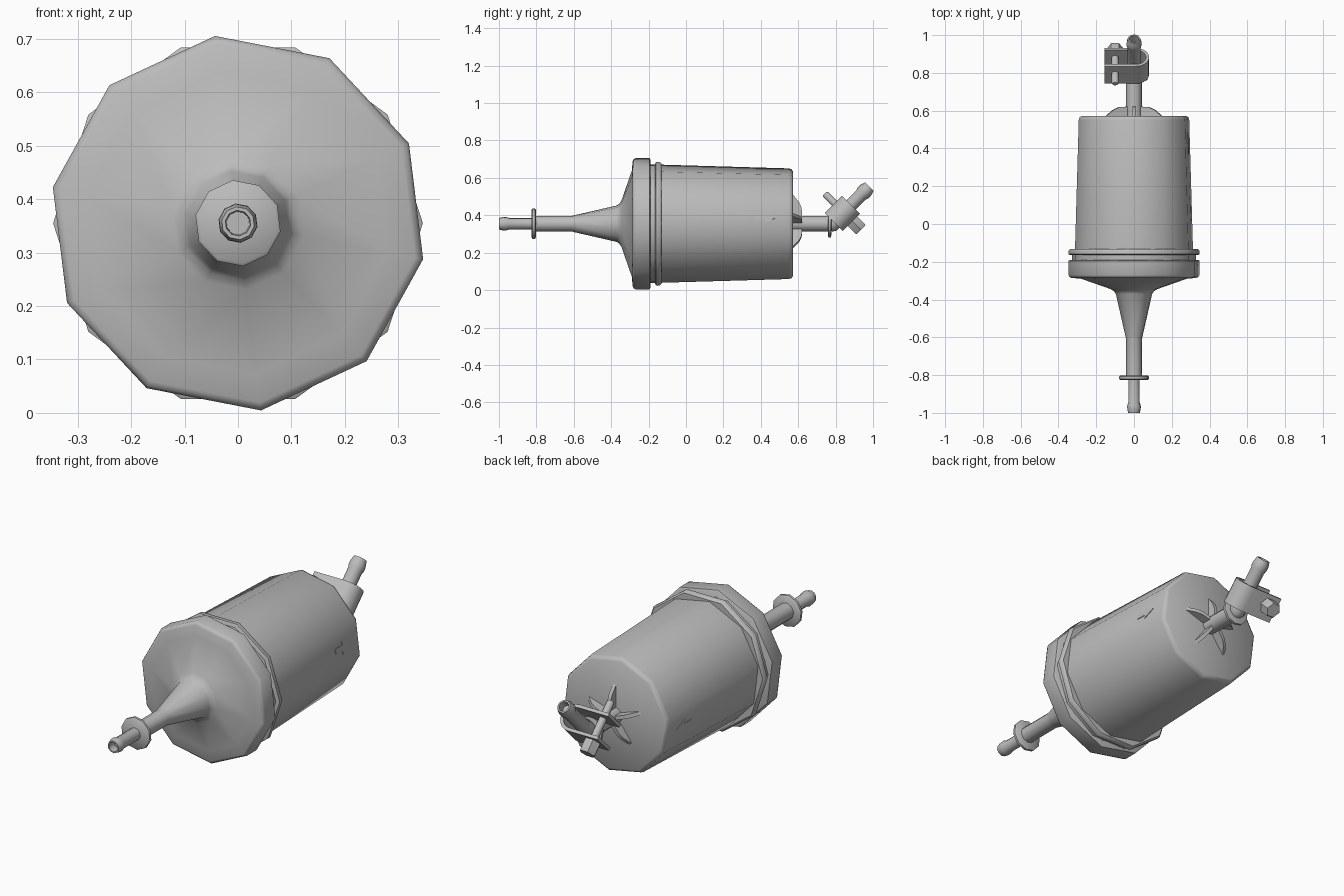
import bpy, bmesh
from math import cos, sin, pi, radians
from mathutils import Matrix, Vector

if "Cube" in bpy.data.objects:
    bpy.data.objects.remove(bpy.data.objects["Cube"])

grey = bpy.data.materials.new("light grey")
grey.use_nodes = True
grey.diffuse_color = (0.5, 0.5, 0.5, 1)
grey.node_tree.nodes["Principled BSDF"].inputs["Base Color"].default_value = (0.5, 0.5, 0.5, 1)

AXIS_Z = 0.355
SIDES = 10
START = radians(-11)


def finish(name, bm, matrix=None):
    """Turn a bmesh into a named, grey, smooth-by-angle object."""
    bmesh.ops.recalc_face_normals(bm, faces=bm.faces)
    mesh = bpy.data.meshes.new(name)
    bm.to_mesh(mesh)
    bm.free()
    obj = bpy.data.objects.new(name, mesh)
    bpy.context.collection.objects.link(obj)
    obj.data.materials.append(grey)
    if matrix:
        mesh.transform(matrix)
    bpy.ops.object.select_all(action="DESELECT")
    obj.select_set(True)
    bpy.context.view_layer.objects.active = obj
    bpy.ops.object.shade_smooth_by_angle(angle=radians(44))
    return obj


def lathe(name, profile, sides=SIDES, start=START, matrix=None):
    """Revolve (y, radius) points about the long axis and cap both ends."""
    bm = bmesh.new()
    rings = [[bm.verts.new((r * cos(start + 2 * pi * i / sides), y,
                            r * sin(start + 2 * pi * i / sides)))
              for i in range(sides)] for y, r in profile]
    for a, b in zip(rings, rings[1:]):
        for i in range(sides):
            j = (i + 1) % sides
            bm.faces.new((a[i], a[j], b[j], b[i]))
    bm.faces.new(rings[0])
    bm.faces.new(rings[-1])
    return finish(name, bm, matrix or Matrix.Translation((0, 0, AXIS_Z)))


def prism(name, outline, direction, matrix=None):
    """Extrude a closed outline of 3D points."""
    bm = bmesh.new()
    face = bm.faces.new([bm.verts.new(p) for p in outline])
    out = bmesh.ops.extrude_face_region(bm, geom=[face])
    verts = [v for v in out["geom"] if isinstance(v, bmesh.types.BMVert)]
    bmesh.ops.translate(bm, verts=verts, vec=direction)
    return finish(name, bm, matrix)


# Main canister, tapering to the back
lathe("canister_body", [(-0.2, 0.318), (-0.13, 0.318), (0.55, 0.298),
                        (0.565, 0.293), (0.573, 0.28)])

# Front cap: rim, cone and long neck
lathe("front_cap", [(-0.19, 0.345), (-0.195, 0.353), (-0.27, 0.353), (-0.28, 0.348),
                    (-0.285, 0.338), (-0.29, 0.285), (-0.345, 0.125),
                    (-0.357, 0.107), (-0.37, 0.098), (-0.595, 0.046),
                    (-0.61, 0.042), (-0.81, 0.042)])

# Crimp ring and seal behind the rim
lathe("seal_band", [(-0.192, 0.328), (-0.162, 0.328)], start=0)
lathe("crimp_ring", [(-0.165, 0.338), (-0.16, 0.346), (-0.14, 0.346), (-0.132, 0.338)], start=0)

# Inlet nozzle with collar and hollow tip
lathe("inlet_collar", [(-0.825, 0.075), (-0.82, 0.081), (-0.808, 0.081), (-0.803, 0.075)])
lathe("inlet_nozzle", [(-0.81, 0.031), (-0.945, 0.031), (-0.965, 0.037), (-0.98, 0.036),
                       (-1.0, 0.031), (-1.0, 0.024), (-0.96, 0.022)])

# Outlet tube and collar
lathe("outlet_tube", [(0.56, 0.042), (0.77, 0.042)])
lathe("outlet_collar", [(0.758, 0.06), (0.762, 0.073), (0.774, 0.073), (0.778, 0.06)])

# Angled outlet: local y follows the raised pipe, local z points up and forward
bend = Vector((0, 0.782, AXIS_Z))
tilt = Matrix.Translation(bend) @ Matrix.Rotation(radians(45), 4, "X")
lathe("outlet_elbow", [(-0.03, 0.03), (-0.012, 0.042), (0.02, 0.042), (0.06, 0.036)], matrix=tilt)
lathe("outlet_nozzle", [(0.0, 0.036), (0.22, 0.036), (0.235, 0.041), (0.255, 0.04),
                        (0.28, 0.033), (0.28, 0.025), (0.24, 0.023)], matrix=tilt)

# Five thin gussets around the outlet base
fin = [(0.03, 0.56), (0.03, 0.622), (0.085, 0.618), (0.115, 0.605), (0.16, 0.568)]
for k in range(5):
    spin = Matrix.Translation((0, 0, AXIS_Z)) @ Matrix.Rotation(-radians(18 + 72 * k), 4, "Y")
    prism(f"gusset_{k + 1}", [(r, y, -0.009) for r, y in fin], (0, 0, 0.018), spin)

# Hose clamp: a U-shaped strap closed by two flat ears
WIDTH, GAP, THICK = 0.13, 0.06, 0.008
clamp = tilt @ Matrix.Translation((0, 0.078, 0))


def strap(radius):
    arc = [(0.012 + radius * cos(a), radius * sin(a))
           for a in [radians(-90 + 18 * i) for i in range(11)]]
    return [(-0.155, -radius)] + arc + [(-0.155, radius)]


outline = strap(GAP + THICK) + strap(GAP - THICK)[::-1]
prism("clamp_strap", [(x, -WIDTH / 2, z) for x, z in outline], (0, WIDTH, 0), clamp)

# Clamp screw through the ears, with hexagonal head at the lower end
screw = clamp @ Matrix.Translation((-0.1, 0.008, 0)) @ Matrix.Rotation(radians(-90), 4, "X")
lathe("clamp_screw", [(-0.143, 0.012), (-0.135, 0.019), (0.08, 0.019)], matrix=screw)
lathe("clamp_screw_head", [(0.066, 0.042), (0.125, 0.042), (0.132, 0.037)],
      sides=6, start=0, matrix=screw)

# Raised flow arrows, one on each side
arrow = [(0.37, 0.013), (0.425, 0.013), (0.425, 0.032), (0.485, 0)]
arrow += [(y, -w) for y, w in arrow[2::-1]]
for side, angle in (("left", 7), ("right", 187)):
    spin = Matrix.Translation((0, 0, AXIS_Z)) @ Matrix.Rotation(-radians(angle), 4, "Y")
    flat = [((0.3142 - 0.0294 * y) * cos(pi / SIDES) - 0.002, y, w) for y, w in arrow]
    prism(f"flow_arrow_{side}", flat, (0.005, 0, 0), spin)
